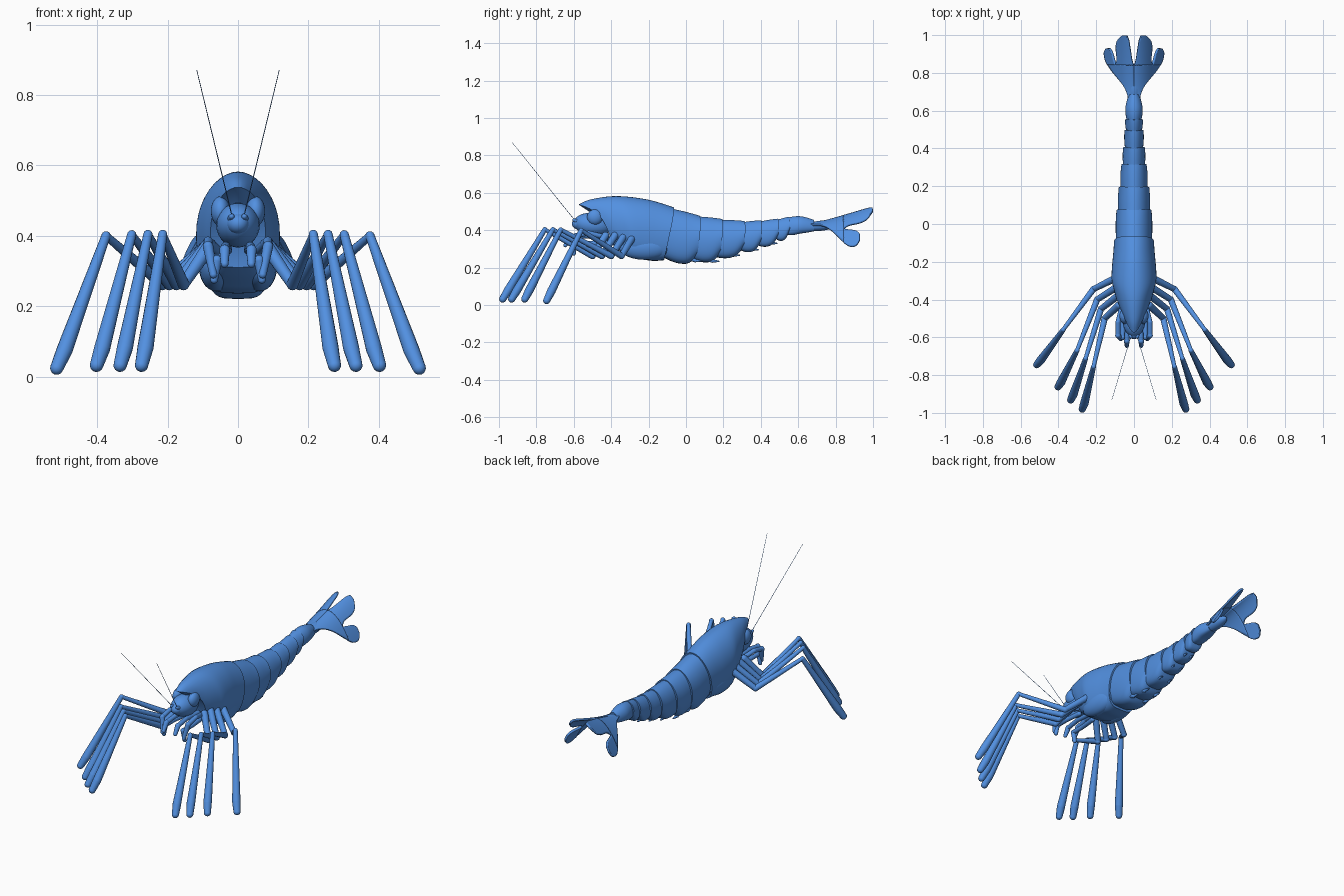
import bpy, bmesh, math
from mathutils import Vector, Matrix

if "Cube" in bpy.data.objects:
    bpy.data.objects.remove(bpy.data.objects["Cube"])

blue = bpy.data.materials.new("blue_shell")
blue.diffuse_color = (.085, .28, .75, 1)
blue.use_nodes = True
blue.node_tree.nodes["Principled BSDF"].inputs["Base Color"].default_value = blue.diffuse_color


def finish(name, bm):
    bmesh.ops.recalc_face_normals(bm, faces=bm.faces)
    me = bpy.data.meshes.new(name)
    bm.to_mesh(me)
    bm.free()
    me.materials.append(blue)
    ob = bpy.data.objects.new(name, me)
    bpy.context.collection.objects.link(ob)
    return ob


def smooth_rows(rows, k):
    # Catmull-Rom interpolation between station rows
    out = []
    for i in range(len(rows) - 1):
        p = [rows[max(0, min(len(rows) - 1, i + d))] for d in (-1, 0, 1, 2)]
        for j in range(k):
            t = j / k
            out.append([0.5 * (2 * b + (c - a) * t + (2 * a - 5 * b + 4 * c - d) * t ** 2
                               + (3 * b - a - 3 * c + d) * t ** 3) for a, b, c, d in zip(*p)])
    return out + [list(rows[-1])]


def shell(name, stations, k=3, n=40, recess=0.0):
    # stations: y, top z, bottom z, half width, edge slant, edge notch
    bm = bmesh.new()
    rings = []
    for y, zt, zb, w, slant, notch in smooth_rows(stations, k):
        ring = []
        zm = (zt + zb) / 2 - 0.01
        for i in range(n):
            a = 2 * math.pi * i / n
            s, c = math.sin(a), math.cos(a)
            x = math.copysign(w * abs(s) ** (1.05 if c > 0 else 0.5), s)
            z = zm + c * (zt - zm if c > 0 else zm - zb)
            d = zt - z
            ring.append(bm.verts.new((x, y + slant * d + notch * (1 - math.exp(-d / 0.035)), z)))
        rings.append(ring)
    for r, q in zip(rings, rings[1:]):
        for i in range(n):
            bm.faces.new((r[i], r[(i + 1) % n], q[(i + 1) % n], q[i]))
    for ring, off in ((rings[0], recess), (rings[-1], 0)):
        mid = sum((v.co for v in ring), Vector()) / n
        mid.y += off
        c = bm.verts.new(mid)
        for i in range(n):
            bm.faces.new((ring[i], ring[(i + 1) % n], c))
    return finish(name, bm)


def ball(name, loc, rad, tilt=0):
    bm = bmesh.new()
    m = Matrix.Translation(loc) @ Matrix.Rotation(tilt, 4, 'X') @ Matrix.Diagonal((*rad, 1))
    bmesh.ops.create_uvsphere(bm, u_segments=24, v_segments=14, radius=1, matrix=m)
    return finish(name, bm)


def limb(name, pts, radii, side=1, n=14):
    # tapered segments (start radius, end radius) with round joints
    bm = bmesh.new()
    pts = [Vector((p[0] * side, p[1], p[2])) for p in pts]
    for a, b, (r1, r2) in zip(pts, pts[1:], radii):
        d = b - a
        rot = d.to_track_quat('Z', 'Y').to_matrix().to_4x4()
        bmesh.ops.create_cone(bm, cap_ends=True, segments=n, radius1=r1, radius2=r2,
                              depth=d.length, matrix=Matrix.Translation((a + b) / 2) @ rot)
        for p, r in ((a, r1), (b, r2)):
            bmesh.ops.create_uvsphere(bm, u_segments=n, v_segments=8, radius=r,
                                      matrix=Matrix.Translation(p) @ rot)
    return finish(name, bm)


# Carapace with projecting rostrum hood
shell("carapace", [
    (-.575, .538, .31, .078, .35, .11),
    (-.52, .562, .285, .095, .30, .09),
    (-.42, .580, .262, .110, .22, .05),
    (-.33, .581, .250, .119, .12, .02),
    (-.22, .567, .242, .116, 0, 0),
    (-.14, .547, .236, .110, -.10, 0),
    (-.065, .522, .240, .105, -.22, .01)], k=4, recess=.05)

# Overlapping abdominal plates with scalloped lower edges
edges = [(-.065, .515, .228, .099), (.07, .475, .228, .087), (.19, .457, .243, .075),
         (.31, .446, .278, .061), (.40, .449, .305, .051), (.49, .458, .338, .044),
         (.55, .468, .366, .040)]
for i, (a, b) in enumerate(zip(edges, edges[1:])):
    rows = []
    for t, grow, lift in ((-.45, -.010, .040), (0, -.003, .010), (.4, .003, -.006),
                          (.75, .006, -.003), (1.03, .006, .032)):
        y, zt, zb, w = [p + (q - p) * t for p, q in zip(a, b)]
        rows.append((y, zt + grow * .6, zb + lift, w + grow, -.13, .014))
    shell(f"abdomen_plate_{i + 1}", rows)
shell("tail_segment", [(.53, .462, .375, .034, 0, 0), (.57, .473, .374, .043, 0, 0),
                       (.61, .475, .382, .046, 0, 0), (.65, .467, .388, .039, 0, 0),
                       (.685, .455, .395, .029, 0, 0)])
ball("telson_root", (0, .72, .424), (.032, .085, .027), .1)


# Draped tail fan sheets, rows of y, inner x, outer x
def blade(name, rows, side, n=12):
    bm = bmesh.new()
    grid = []
    for y, x0, x1 in smooth_rows(rows, 3):
        line = []
        for i in range(n + 1):
            x = x0 + (x1 - x0) * i / n
            z = .435 + .095 * max(0, (y - .67) / .33) ** 1.3 - 7.5 * x * x
            line.append(bm.verts.new((x * side, y, z)))
        grid.append(line)
    for r, q in zip(grid, grid[1:]):
        for i in range(n):
            bm.faces.new((r[i], r[i + 1], q[i + 1], q[i]))
    mod = finish(name, bm).modifiers.new("thickness", 'SOLIDIFY')
    mod.thickness = .012
    mod.offset = 0


# Head
ball("head", (0, -.50, .43), (.062, .10, .062), -.15)
ball("snout", (0, -.575, .435), (.032, .035, .03))

# Long legs: hip, elbow, knee, foot
legs = [[(.085, -.28, .372), (.215, -.345, .262), (.375, -.56, .400), (.515, -.745, .024)],
        [(.085, -.33, .372), (.195, -.40, .262), (.302, -.67, .403), (.402, -.862, .032)],
        [(.085, -.38, .372), (.175, -.45, .262), (.256, -.712, .404), (.335, -.932, .032)],
        [(.080, -.43, .372), (.155, -.50, .262), (.214, -.755, .404), (.274, -.98, .032)]]

# Short mouth limbs
mouth_limbs = [[(.06, -.42, .36), (.085, -.52, .385), (.085, -.59, .37), (.070, -.61, .29)],
               [(.05, -.42, .33), (.06, -.52, .33), (.06, -.60, .33), (.068, -.60, .275)],
               [(.03, -.42, .36), (.035, -.54, .37), (.038, -.62, .36), (.038, -.645, .32)]]

for side, tag in ((-1, "left"), (1, "right")):
    ball(f"eye_{tag}", (.050 * side, -.487, .470), (.027, .042, .042))
    ball(f"gill_cover_{tag}", (.062 * side, -.22, .312), (.049, .14, .070))
    limb(f"antenna_base_{tag}", [(.018, -.56, .44), (.018, -.60, .455)], [(.018, .008)], side)
    limb(f"antenna_{tag}", [(.018, -.60, .46), (.117, -.93, .87)], [(.0015, .001)], side, 6)
    for i, p in enumerate(legs):
        ankle = Vector(p[2]).lerp(Vector(p[3]), .87) + Vector((-.003, 0, 0))
        limb(f"leg_{i + 1}_{tag}", p[:3] + [ankle, p[3]],
             [(.020, .016), (.017, .011), (.013, .023), (.023, .019)], side)
    for i, p in enumerate(mouth_limbs):
        limb(f"mouth_limb_{i + 1}_{tag}", p, [(.014, .013), (.013, .013), (.015, .011)], side)
    # Swimmerets under the plates
    for i, (y, z) in enumerate(((.05, .258), (.14, .256), (.25, .288), (.35, .318), (.45, .352))):
        x = .045 - .006 * i
        limb(f"swimmeret_{i + 1}_{tag}", [(x, y - .05, z), (x, y, z - .020), (x, y + .035, z - .022)],
             [(.012, .01), (.009, .004)], side, 10)
    # Joined fan root, splitting into inner and outer lobes
    blade(f"fan_root_{tag}", [(.66, 0, .027), (.72, 0, .046), (.77, 0, .082), (.81, 0, .115),
                              (.845, 0, .138)], side)
    blade(f"fan_inner_{tag}", [(.842, .002, .096), (.87, .010, .088), (.93, .020, .093),
                               (.97, .027, .087), (.997, .038, .062)], side)
    blade(f"fan_outer_{tag}", [(.842, .096, .137), (.87, .105, .150), (.90, .113, .155),
                               (.918, .121, .152), (.93, .130, .144)], side)

# Smooth shading with crisp plate edges
bpy.ops.object.select_all(action='SELECT')
bpy.context.view_layer.objects.active = bpy.data.objects["carapace"]
bpy.ops.object.shade_smooth_by_angle(angle=math.radians(40))
